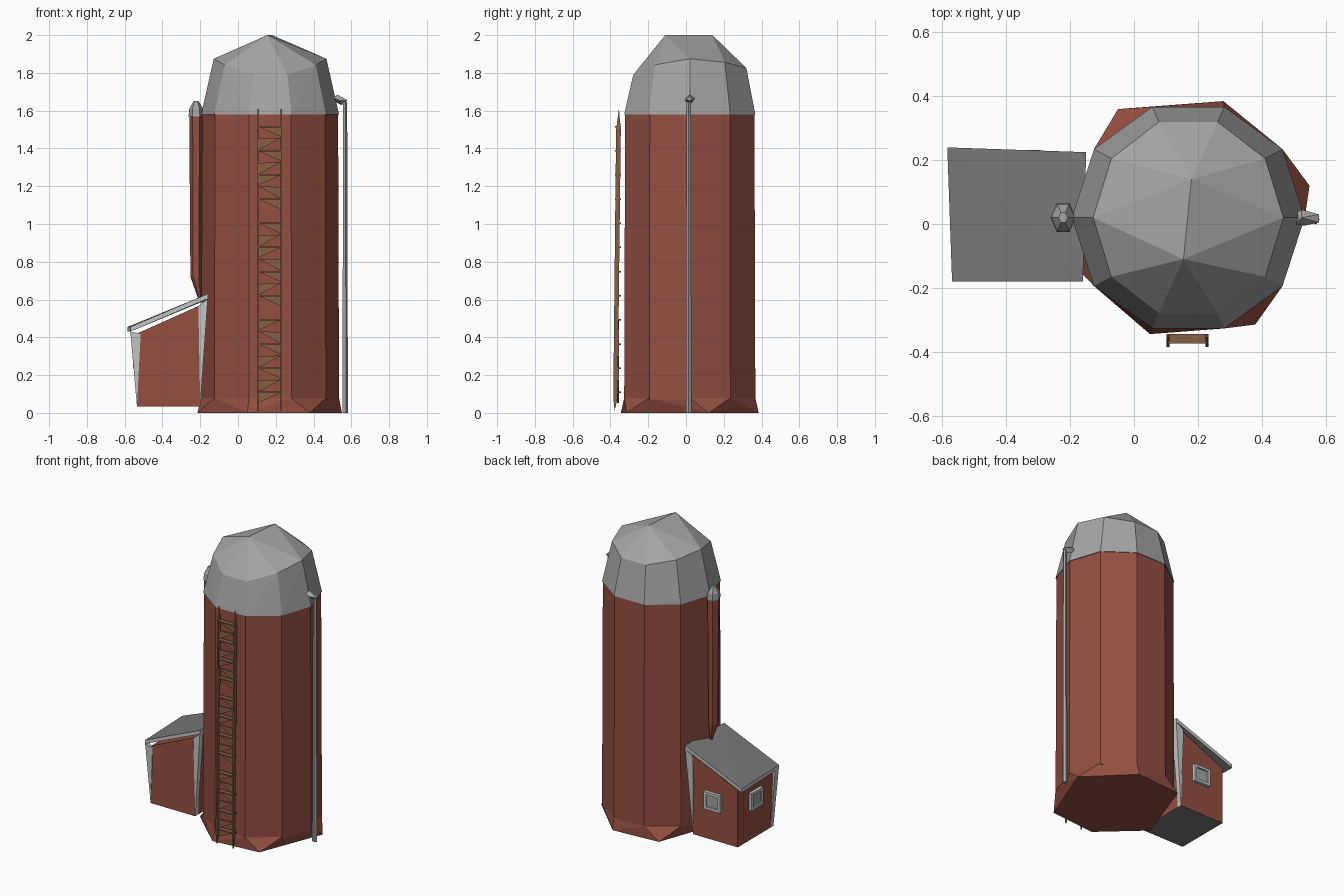
import bpy, bmesh
from math import cos, sin, radians
from mathutils import Vector

cube = bpy.data.objects.get("Cube")
if cube:
    bpy.data.objects.remove(cube)


def material(name, rgb):
    m = bpy.data.materials.new(name)
    m.use_nodes = True
    m.diffuse_color = (*rgb, 1)
    m.node_tree.nodes["Principled BSDF"].inputs["Base Color"].default_value = (*rgb, 1)
    return m


RED = material("barn red", (0.30, 0.08, 0.055))
METAL = material("dome grey", (0.37, 0.37, 0.37))
ROOF = material("roof grey", (0.19, 0.19, 0.19))
TRIM = material("pale trim", (0.55, 0.56, 0.56))
WOOD = material("ladder brown", (0.24, 0.115, 0.06))
CX, CY = 0.17, 0.02


def finish(name, bm, *mats):
    bmesh.ops.recalc_face_normals(bm, faces=bm.faces)
    mesh = bpy.data.meshes.new(name)
    bm.to_mesh(mesh)
    bm.free()
    for m in mats:
        mesh.materials.append(m)
    ob = bpy.data.objects.new(name, mesh)
    bpy.context.collection.objects.link(ob)
    return ob


def hull(name, points, *mats):
    """Solid wrapped around a handful of points."""
    bm = bmesh.new()
    for p in points:
        bm.verts.new(p)
    out = bmesh.ops.convex_hull(bm, input=bm.verts)
    loose = [g for g in out["geom_interior"] if isinstance(g, bmesh.types.BMVert)]
    bmesh.ops.delete(bm, geom=loose, context="VERTS")
    bmesh.ops.dissolve_limit(bm, angle_limit=radians(1), verts=bm.verts, edges=bm.edges)
    return finish(name, bm, *mats)


def box(name, lo, hi, *mats):
    return hull(name, [(x, y, z) for x in (lo[0], hi[0]) for y in (lo[1], hi[1])
                       for z in (lo[2], hi[2])], *mats)


def ring(r, z, n=10, cx=CX, cy=CY, ry=None):
    ry = ry or r
    return [Vector((cx + r * cos(radians(360 * i / n)), cy + ry * sin(radians(360 * i / n)), z))
            for i in range(n)]


def loft(name, rings, *mats):
    """Skin between matching rings, with both ends closed."""
    bm = bmesh.new()
    loops = [[bm.verts.new(p) for p in r] for r in rings]
    n = len(loops[0])
    for a, b in zip(loops, loops[1:]):
        for i in range(n):
            bm.faces.new((a[i], a[(i + 1) % n], b[(i + 1) % n], b[i]))
    bm.faces.new(loops[0])
    bm.faces.new(loops[-1])
    return finish(name, bm, *mats)


# Silo: ten-sided wall on a six-cornered foot
loft("silo_wall", [ring(0.365, 0.07), ring(0.36, 1.58)], RED)
foot = [(-0.05, 0.36), (0.28, 0.385), (0.55, 0.12), (0.38, -0.315), (0.05, -0.345), (-0.215, -0.1)]
hull("silo_foot", [(x, y, 0) for x, y in foot] + ring(0.365, 0.08), RED)

# Dome: faceted cap with a short ridge
shoulder = ring(0.298, 1.875, ry=0.315)
for p in shoulder:
    d = p.y - CY
    p.z -= d * d * (0.95 if d < 0 else 0.55)
hull("silo_dome", ring(0.365, 1.58) + shoulder + [(0.18, 0.14, 2), (0.155, -0.11, 2)], METAL)

# Filling chute on the silo's side, pointed at its foot, with a small cap
def chute(r, z, cx=-0.222):
    return ring(r, z, 6, cx, CY, r * 1.3)


loft("chute", [chute(0.006, 0.59, -0.2), chute(0.03, 0.72), chute(0.036, 1.58)], RED)
loft("chute_cap", [chute(0.04, 1.57), chute(0.036, 1.61), chute(0.014, 1.65)], METAL)

# Drain pipe with an elbow at the top
loft("drain_pipe", [ring(0.016, 0, 5, 0.566, 0.014), ring(0.012, 1.645, 5, 0.566, 0.014)], METAL)
hull("pipe_elbow", [(0.505, 0.0, 1.668), (0.505, 0.035, 1.65), (0.525, 0.045, 1.665),
                    (0.535, -0.005, 1.655), (0.55, 0.02, 1.63), (0.58, 0.005, 1.655),
                    (0.58, 0.03, 1.655), (0.525, 0.02, 1.685)], METAL)

# Ladder: pointed rails, thin rungs and tapering braces
def slab(name, outline, y0, y1):
    hull(name, [(x, y, z) for x, z in outline for y in (y0, y1)], WOOD)


L, R = 0.107, 0.229
for side, x in (("left", R), ("right", L)):
    hull("ladder_rail_" + side,
         [(x + s, y, z) for s in (-0.005, 0.005)
          for y, z in ((-0.385, 0.08), (-0.378, 0.01), (-0.362, 0.08), (-0.37, 1.5),
                       (-0.355, 1.61), (-0.345, 1.5))], WOOD)
for i in range(12):
    z = 0.108 + 0.128 * i
    slab(f"ladder_rung_{i}", [(L, z - 0.004), (R, z - 0.004), (R, z + 0.004), (L, z + 0.004)],
         -0.375, -0.345)
    a, b = (L, R) if i % 3 else (R, L)
    slab(f"ladder_brace_{i}", [(a, z), (b, z), (b, z - 0.055)], -0.365, -0.355)
    if i % 4 != 0:
        slab(f"ladder_strut_{i}", [(a, z - 0.065), (b, z - 0.06), (a, z - 0.125)],
             -0.365, -0.355)

# Shed walls, with a grey floor
X0, X1, Y0, Y1, Z0 = -0.535, -0.2, -0.172, 0.21, 0.035
shed = hull("shed_walls", [(x, y, z) for y in (Y0, Y1)
                           for x, z in ((X0, Z0), (X1, Z0), (X0, 0.42), (X1, 0.57))], RED, ROOF)
for p in shed.data.polygons:
    p.material_index = int(p.normal.z < -0.9)

# Sloping shed roof: dark sheet with pale edges
eaves = [(-0.585, 0.24, 0.43), (-0.57, -0.18, 0.43), (-0.16, -0.18, 0.605), (-0.15, 0.225, 0.605)]
roof = hull("shed_roof", [(x, y, z + t) for x, y, z in eaves for t in (0, 0.025)], TRIM, ROOF)
for p in roof.data.polygons:
    p.material_index = int(abs(p.normal.z) > 0.5)

# Corner trims that flare out towards the roof
for name, (ex, ey, ez), x, y in (("front_outer", eaves[1], X0, Y0), ("front_inner", eaves[2], X1, Y0),
                                 ("back_inner", eaves[3], X1, Y1)):
    zt = 0.42 if x == X0 else 0.565
    sx = 0.02 if x == X0 else -0.01
    sy = 0.03 if y == Y0 else -0.03
    hull("shed_trim_" + name, [(x, y, Z0), (x, y + sy, Z0), (ex, ey, ez), (x + sx, ey, zt),
                               (ex, y + sy, ez)], TRIM)


# Shed windows: pale frame with a dark pane inset
def window(name, centre, u, n):
    c, u, n, up = Vector(centre), Vector(u), Vector(n), Vector((0, 0, 1))

    def plate(part, w, h, d0, d1, m):
        hull(name + part, [c + u * a * w + up * b * h + n * d for a in (-1, 1)
                           for b in (-1, 1) for d in (d0, d1)], m)
    plate("_pane", 0.045, 0.045, 0, 0.012, METAL)
    for s in (-1, 1):
        for part, w, h, off in (("_rail", 0.062, 0.009, up * 0.05), ("_stile", 0.009, 0.059, u * 0.053)):
            c = Vector(centre) + off * s
            plate(part + ("_a" if s < 0 else "_b"), w, h, 0, 0.022, TRIM)
    c = Vector(centre)


window("back_window", (-0.355, Y1, 0.30), (1, 0, 0), (0, 1, 0))
window("side_window", (X0, 0.03, 0.30), (0, 1, 0), (-1, 0, 0))
